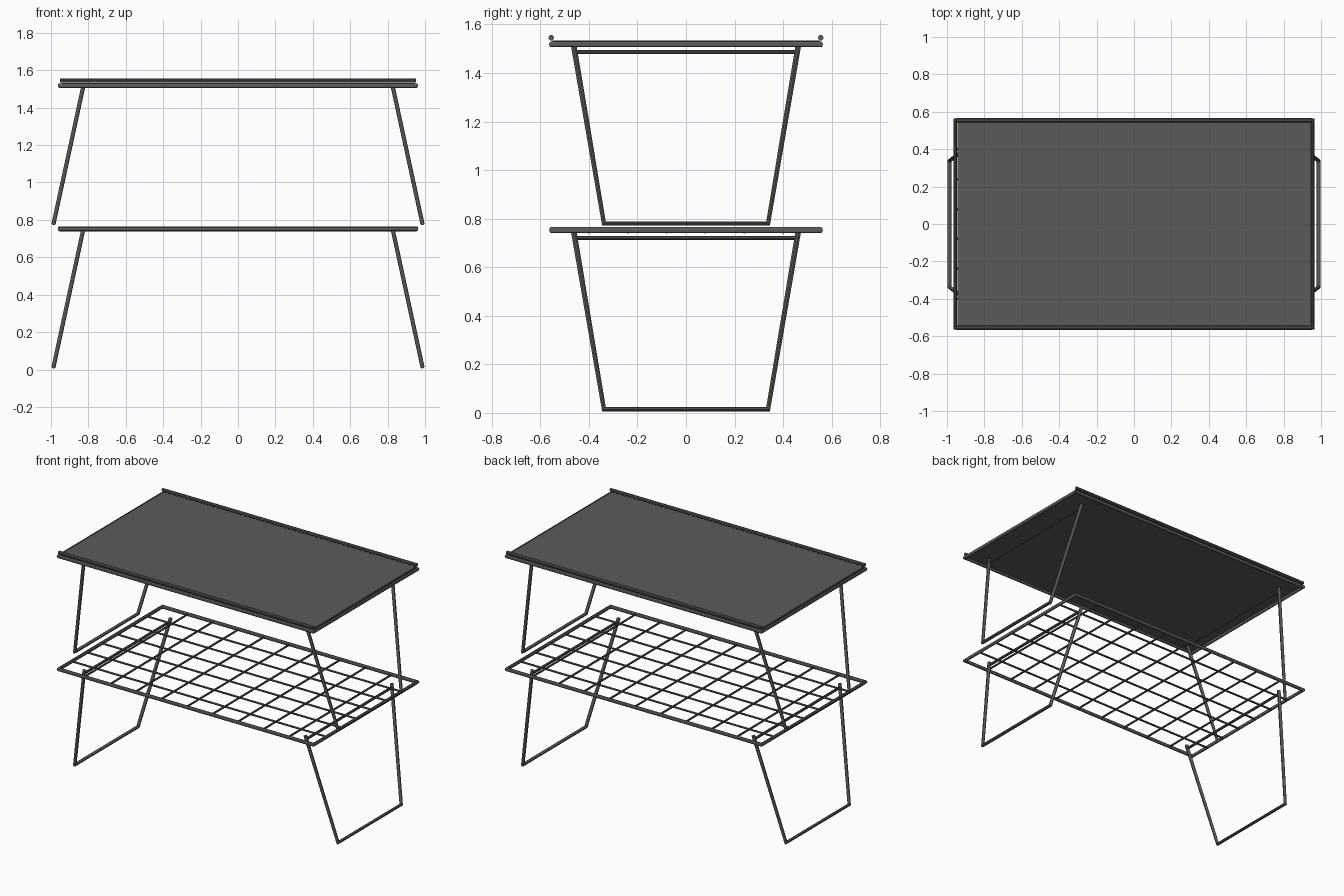
import bpy
from mathutils import Vector

if "Cube" in bpy.data.objects:
    bpy.data.objects.remove(bpy.data.objects["Cube"])

metal = bpy.data.materials.new("dark grey metal")
metal.diffuse_color = (0.105, 0.105, 0.108, 1)
metal.use_nodes = True
metal.node_tree.nodes["Principled BSDF"].inputs["Base Color"].default_value = metal.diffuse_color


def tube(name, paths, r, closed=False, sides_res=3):
    """Round tubes swept along straight-segment paths, joined in one object."""
    cu = bpy.data.curves.new(name, "CURVE")
    cu.dimensions = "3D"
    cu.bevel_depth = r
    cu.bevel_resolution = sides_res
    cu.use_fill_caps = True
    for pts in paths:
        sp = cu.splines.new("POLY")
        sp.points.add(len(pts) - 1)
        for p, co in zip(sp.points, pts):
            p.co = (*co, 1)
        sp.use_cyclic_u = closed
        sp.use_smooth = True
    ob = bpy.data.objects.new(name, cu)
    bpy.context.collection.objects.link(ob)
    bpy.ops.object.select_all(action="DESELECT")
    ob.select_set(True)
    bpy.context.view_layer.objects.active = ob
    bpy.ops.object.convert(target="MESH")
    ob = bpy.context.view_layer.objects.active
    ob.name = name
    ob.data.materials.clear()
    ob.data.materials.append(metal)
    bpy.ops.object.shade_smooth_by_angle()
    return ob


FX, FY = 0.955, 0.555      # centre lines of the rectangular frames
LOW, TOP = 0.753, 1.518    # heights of the two frames


def shelf_frame(name, z):
    tube(name, [[(-FX, -FY, z), (FX, -FY, z), (FX, FY, z), (-FX, FY, z)]],
         0.0125, closed=True)


def leg_pair(level, z0):
    """Splayed U-shaped legs with a crossbar, one at each end."""
    for side, s in (("left", -1), ("right", 1)):
        tube(f"{level}_{side}_leg",
             [[(s * 0.828, -0.462, z0 + 0.745), (s * 0.986, -0.338, z0 + 0.015),
               (s * 0.986, 0.338, z0 + 0.015), (s * 0.828, 0.462, z0 + 0.745)]],
             0.0115)
        tube(f"{level}_{side}_crossbar",
             [[(s * 0.832, -0.455, z0 + 0.721), (s * 0.832, 0.455, z0 + 0.721)]],
             0.009)


# Frames and legs of both tiers
shelf_frame("lower_frame", LOW)
shelf_frame("upper_frame", TOP)
leg_pair("lower", 0.0)
leg_pair("upper", TOP - LOW)

# Wire grid of the lower shelf
xs = [FX * 2 * (i / 10 - 0.5) for i in range(1, 10)]
ys = [0.16 * (i - 2.5) for i in range(6)]
tube("long_wires", [[(-FX, y, LOW - 0.008), (FX, y, LOW - 0.008)] for y in ys],
     0.0065, sides_res=2)
tube("cross_wires", [[(x, -FY, LOW), (x, FY, LOW)] for x in xs],
     0.0065, sides_res=2)

# Solid top panel
bpy.ops.mesh.primitive_cube_add(size=1, location=(0, 0, TOP + 0.009))
panel = bpy.context.object
panel.name = "top_panel"
panel.scale = Vector((1.89, 1.1, 0.012))
bpy.ops.object.transform_apply(location=False, rotation=False, scale=True)
panel.data.materials.append(metal)

# Raised rails along the front and back of the top
for side, s in (("front", -1), ("back", 1)):
    tube(f"{side}_rail", [[(-0.953, s * FY, 1.545), (0.953, s * FY, 1.545)]], 0.0115)
